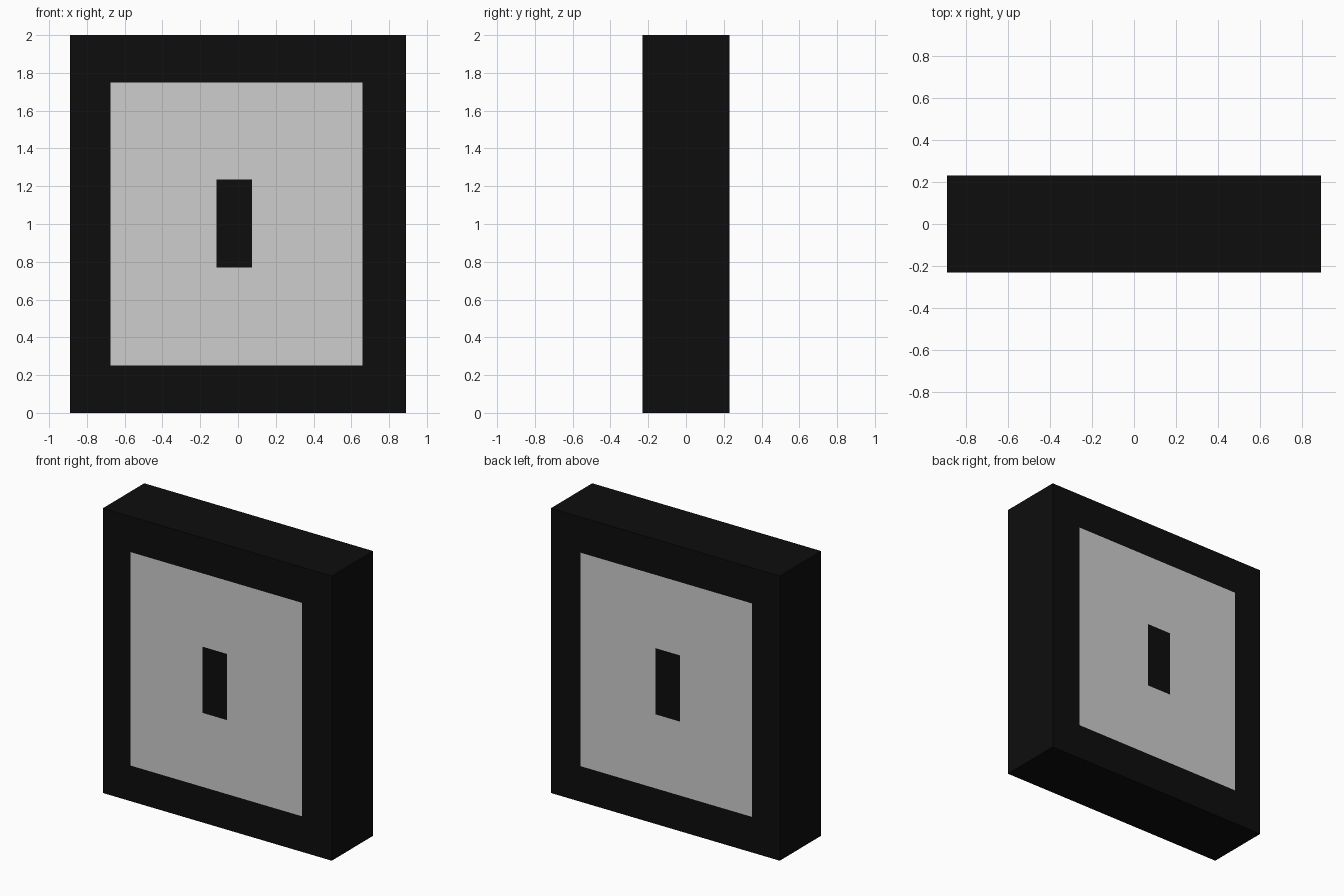
import bpy, bmesh
from mathutils import Matrix, Vector

if "Cube" in bpy.data.objects:
    bpy.data.objects.remove(bpy.data.objects["Cube"])

HALF_X, HALF_Y, HEIGHT = 0.89, 0.23, 2.0
PANEL_X, PANEL_Z = (-0.675, 0.66), (0.25, 1.75)   # pale panel
BAR_X, BAR_Z = (-0.115, 0.075), (0.77, 1.235)     # dark bar in its middle


def material(name, rgb):
    m = bpy.data.materials.new(name)
    m.diffuse_color = (*rgb, 1.0)
    m.use_nodes = True
    m.node_tree.nodes["Principled BSDF"].inputs["Base Color"].default_value = m.diffuse_color
    return m


def inside(p, xs, zs):
    return xs[0] < p.x < xs[1] and zs[0] < p.z < zs[1]


# Solid slab
bm = bmesh.new()
bmesh.ops.create_cube(bm, size=1, matrix=Matrix.Translation((0, 0, HEIGHT / 2))
                      @ Matrix.Diagonal((2 * HALF_X, 2 * HALF_Y, HEIGHT, 1)))

# Cut the painted outlines into the faces
cuts = [(Vector((x, 0, 0)), Vector((1, 0, 0))) for x in PANEL_X + BAR_X]
cuts += [(Vector((0, 0, z)), Vector((0, 0, 1))) for z in PANEL_Z + BAR_Z]
for co, no in cuts:
    bmesh.ops.bisect_plane(bm, geom=bm.verts[:] + bm.edges[:] + bm.faces[:],
                           plane_co=co, plane_no=no)

# Pale ring on front and back, everything else black
bm.normal_update()
for f in bm.faces:
    c = f.calc_center_median()
    ring = inside(c, PANEL_X, PANEL_Z) and not inside(c, BAR_X, BAR_Z)
    f.material_index = 1 if abs(f.normal.y) > 0.9 and ring else 0

mesh = bpy.data.meshes.new("slab")
bm.to_mesh(mesh)
bm.free()
mesh.materials.append(material("black", (0.004, 0.004, 0.004)))
mesh.materials.append(material("pale grey", (0.61, 0.61, 0.61)))
bpy.context.collection.objects.link(bpy.data.objects.new("slab", mesh))
